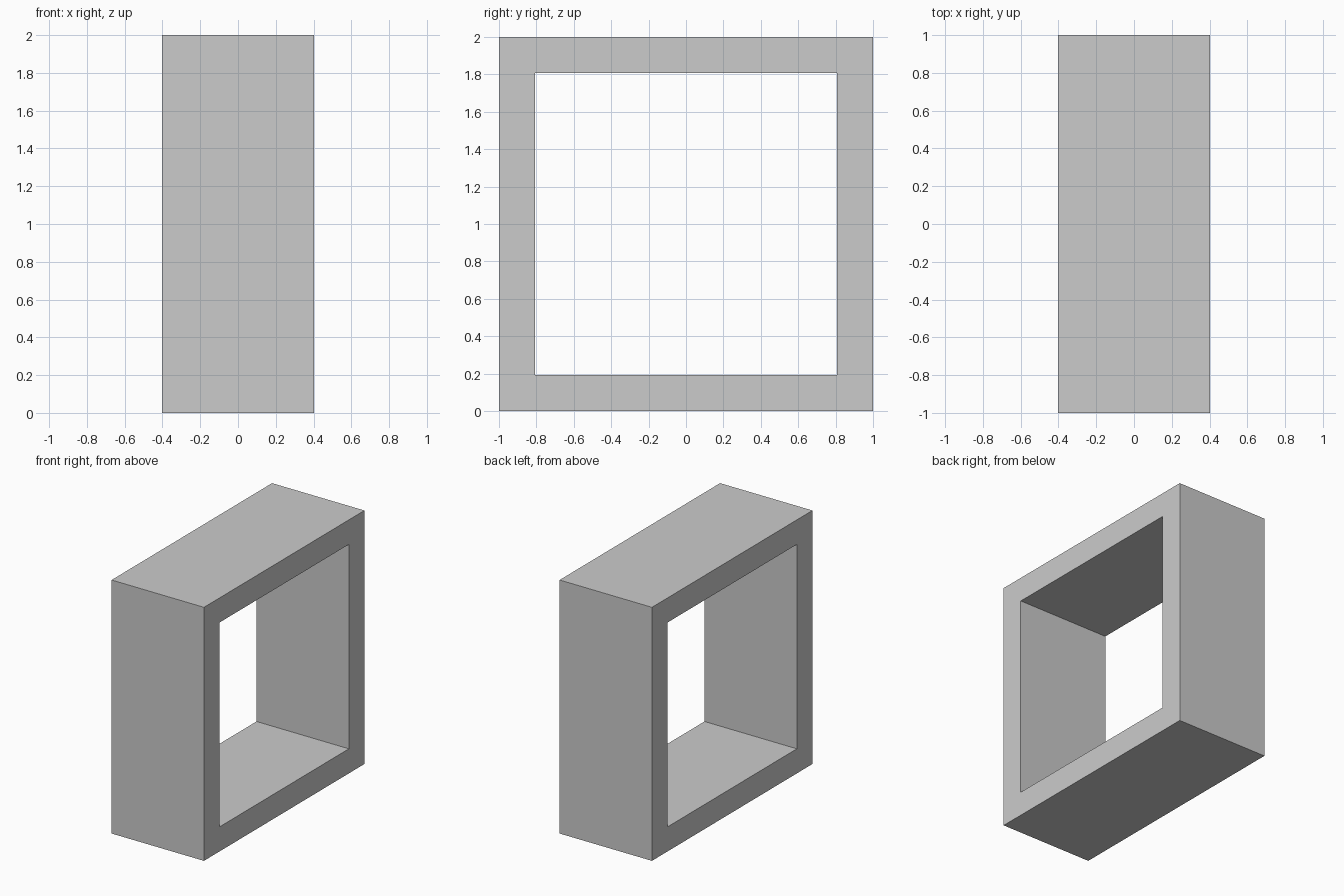
import bpy, bmesh

if "Cube" in bpy.data.objects:
    bpy.data.objects.remove(bpy.data.objects["Cube"])

OUTER = 1.0      # half of the outer square
INNER = 0.806    # half of the opening
DEPTH = 0.403    # half of the depth along x


def square_loop(bm, x, half):
    """Square ring of vertices in the YZ plane, centred at z = 1."""
    return [bm.verts.new((x, sy * half, 1 + sz * half))
            for sy, sz in ((-1, -1), (1, -1), (1, 1), (-1, 1))]


# Square tube: four square loops joined in a closed cycle
bm = bmesh.new()
loops = [square_loop(bm, x, h) for x, h in
         ((-DEPTH, OUTER), (DEPTH, OUTER), (DEPTH, INNER), (-DEPTH, INNER))]
for k, a in enumerate(loops):
    b = loops[(k + 1) % 4]
    for i in range(4):
        j = (i + 1) % 4
        bm.faces.new((a[i], a[j], b[j], b[i]))
bmesh.ops.recalc_face_normals(bm, faces=bm.faces)

mesh = bpy.data.meshes.new("square_frame")
bm.to_mesh(mesh)
bm.free()
frame = bpy.data.objects.new("square_frame", mesh)
bpy.context.collection.objects.link(frame)
